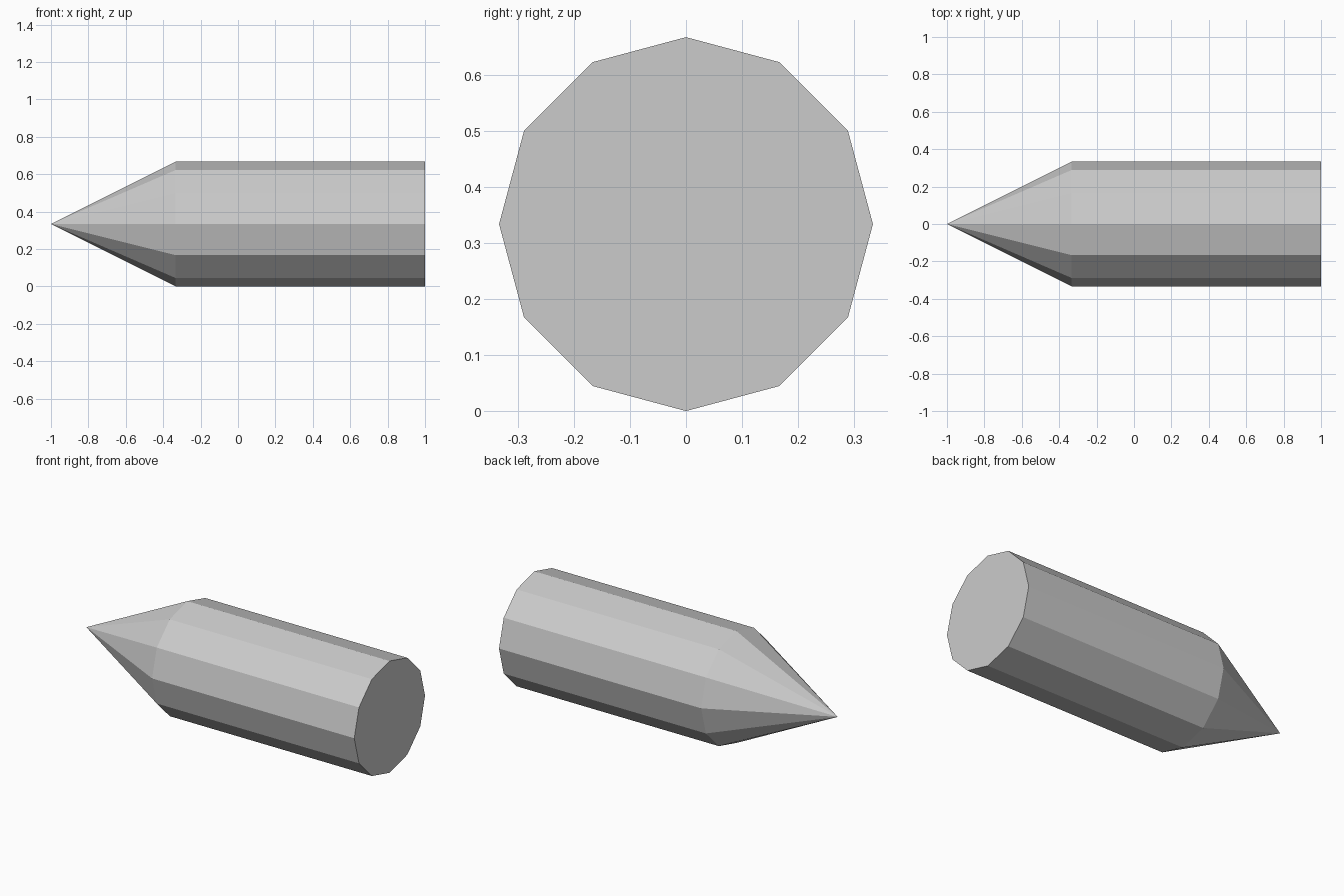
import bpy, bmesh
from math import pi
from mathutils import Matrix

if "Cube" in bpy.data.objects:
    bpy.data.objects.remove(bpy.data.objects["Cube"])

SIDES = 12
R = 1 / 3          # radius, also the height of the axis
SHOULDER = -1 / 3  # x where the point meets the shaft


def make_part(name, x_start, x_end, r_start, r_end, cap_end=False):
    """Faceted tube or cone lying along x, open where parts meet."""
    bm = bmesh.new()
    place = Matrix.Translation(((x_start + x_end) / 2, 0, R)) @ Matrix.Rotation(pi / 2, 4, 'Y')
    bmesh.ops.create_cone(bm, cap_ends=True, segments=SIDES, radius1=r_start,
                          radius2=r_end, depth=x_end - x_start, matrix=place)
    # Remove the hidden cap at the joint
    caps = [f for f in bm.faces if len(f.verts) == SIDES
            and not (cap_end and f.calc_center_median().x > x_end - 0.01)]
    bmesh.ops.delete(bm, geom=caps, context='FACES_ONLY')
    bmesh.ops.remove_doubles(bm, verts=bm.verts, dist=1e-5)
    bmesh.ops.recalc_face_normals(bm, faces=bm.faces)
    for f in bm.faces:
        c = f.calc_center_median()
        outward = c - Matrix.Translation(((x_start + x_end) / 2, 0, R)).translation
        if f.normal.dot(outward) < 0:
            f.normal_flip()
    mesh = bpy.data.meshes.new(name)
    bm.to_mesh(mesh)
    bm.free()
    obj = bpy.data.objects.new(name, mesh)
    bpy.context.collection.objects.link(obj)
    return obj


# Straight shaft with a flat end at +x
make_part("shaft", SHOULDER, 1, R, R, cap_end=True)

# Conical point towards -x
make_part("pointed_tip", -1, SHOULDER, 0, R)
